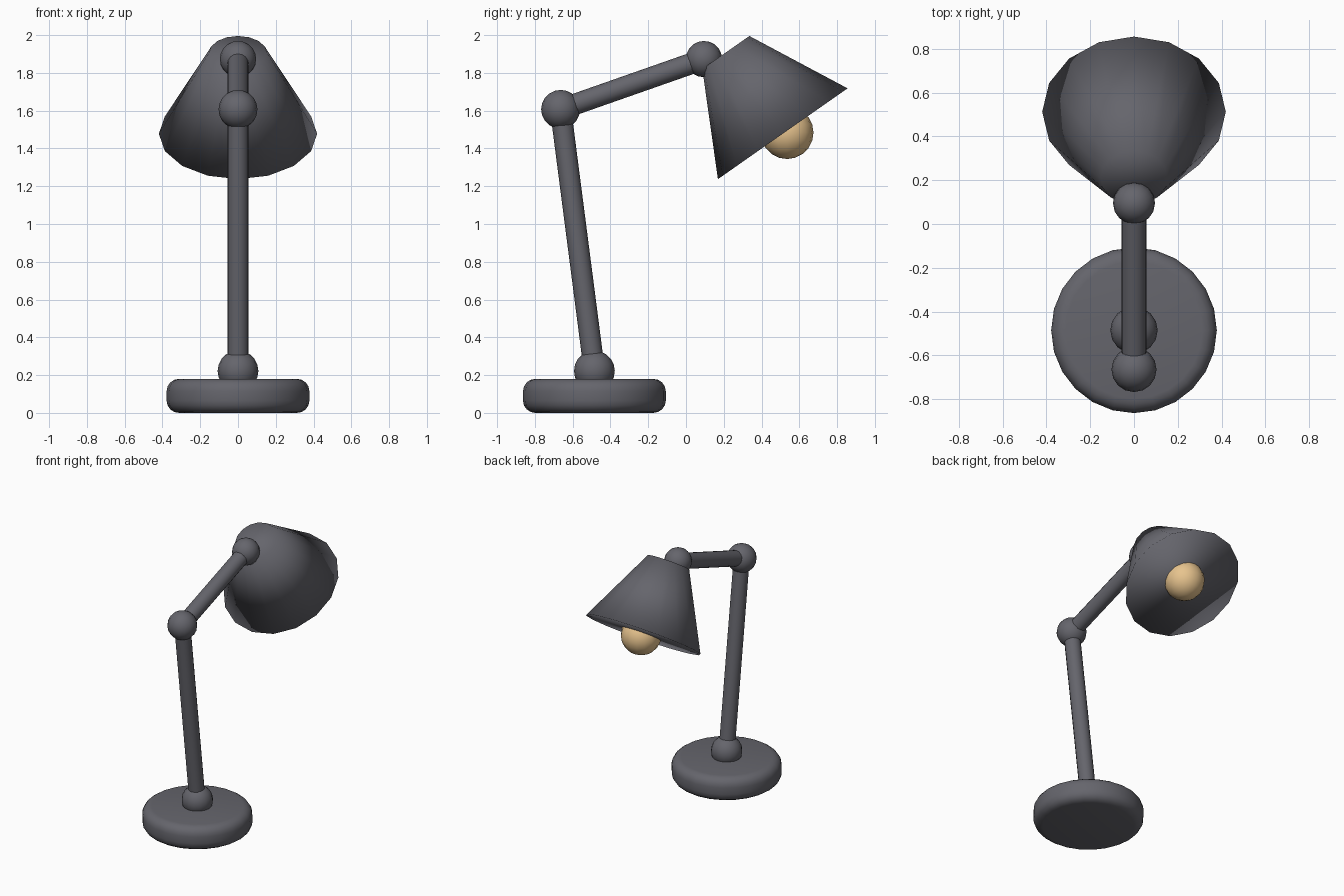
import bpy
from math import radians
from mathutils import Vector

if "Cube" in bpy.data.objects:
    bpy.data.objects.remove(bpy.data.objects["Cube"])


def material(name, color):
    m = bpy.data.materials.new(name)
    m.diffuse_color = (*color, 1)
    m.use_nodes = True
    m.node_tree.nodes["Principled BSDF"].inputs["Base Color"].default_value = m.diffuse_color
    return m


dark = material("dark_metal", (0.13, 0.13, 0.15))
warm = material("warm_glass", (0.80, 0.55, 0.27))


def finish(name, mat):
    ob = bpy.context.object
    ob.name = name
    ob.data.materials.append(mat)
    bpy.ops.object.shade_smooth()
    return ob


def ball(name, center, radius, mat=dark):
    bpy.ops.mesh.primitive_uv_sphere_add(segments=16, ring_count=10, radius=radius, location=center)
    return finish(name, mat)


def rod(name, start, end, radius):
    a, b = Vector(start), Vector(end)
    d = b - a
    bpy.ops.mesh.primitive_cylinder_add(vertices=16, radius=radius, depth=d.length, location=(a + b) / 2,
                                        rotation=d.to_track_quat('Z', 'Y').to_euler())
    ob = finish(name, dark)
    bpy.ops.object.shade_smooth_by_angle(angle=radians(40))
    return ob


# Base: disc with rounded rims
bpy.ops.mesh.primitive_cylinder_add(vertices=24, radius=0.378, depth=0.18, location=(0, -0.485, 0.09))
base = finish("base", dark)
bevel = base.modifiers.new("rounded_rim", 'BEVEL')
bevel.width = 0.065
bevel.segments = 4
bevel.limit_method = 'ANGLE'
bevel.angle_limit = radians(40)

# Joints and arms
foot, elbow, wrist = (0, -0.485, 0.222), (0, -0.664, 1.607), (0, 0.095, 1.873)
ball("base_joint", foot, 0.108)
ball("elbow_joint", elbow, 0.103)
ball("head_joint", wrist, 0.096)
rod("lower_arm", foot, elbow, 0.056)
rod("upper_arm", elbow, wrist, 0.056)

# Shade: tilted truncated cone, wide end facing forward and down
top, rim = Vector((0, 0.212, 1.909)), Vector((0, 0.511, 1.477))
bpy.ops.mesh.primitive_cone_add(vertices=16, radius1=0.419, radius2=0.152, depth=(rim - top).length,
                                location=(top + rim) / 2, rotation=(radians(35), 0, 0))
finish("shade", dark)

# Bulb
ball("bulb", (0, 0.535, 1.484), 0.14, warm)
